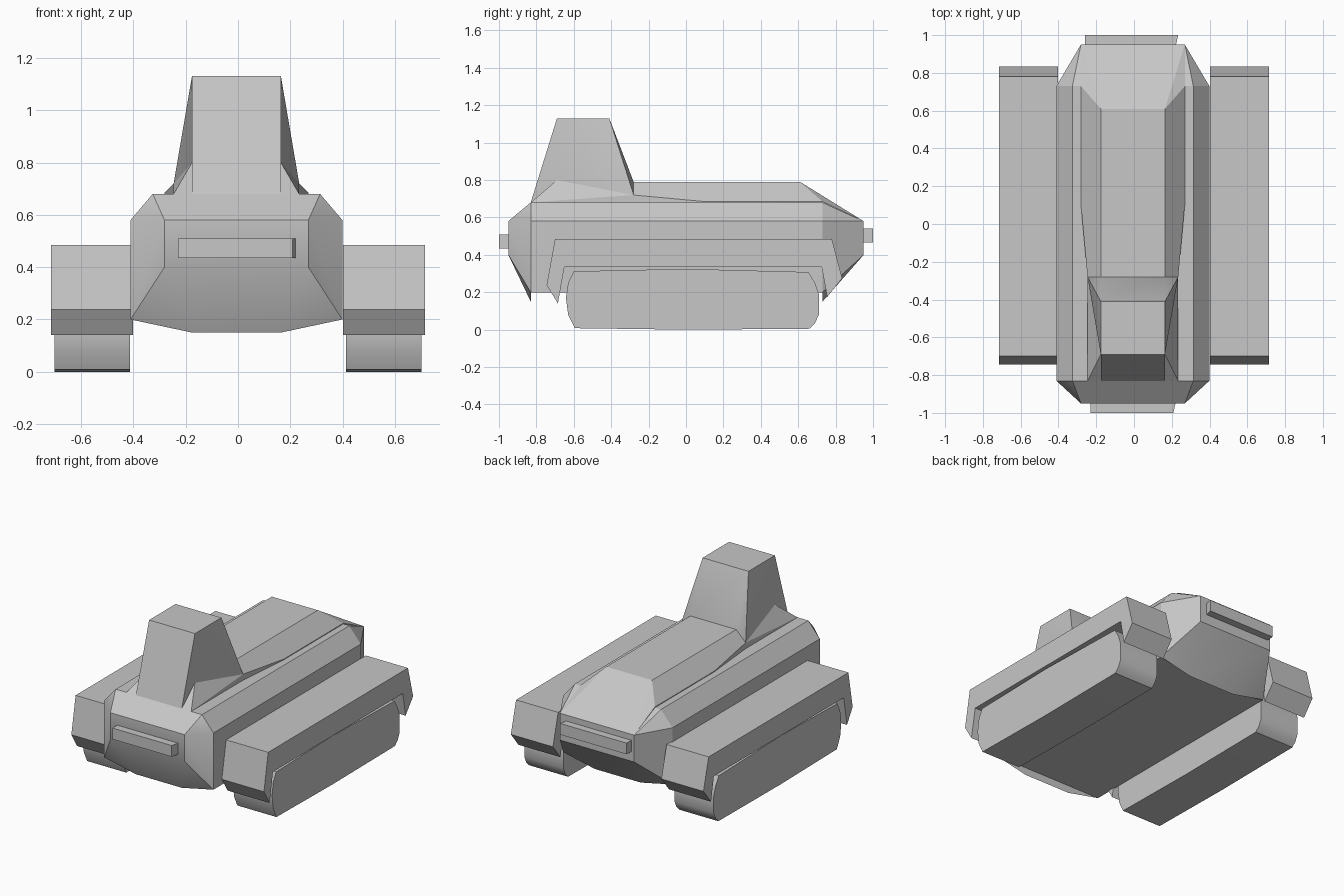
import bpy, bmesh, math

cube = bpy.data.objects.get("Cube")
if cube:
    bpy.data.objects.remove(cube)

# One flat colour for every part
grey = bpy.data.materials.new("plain grey")
grey.use_nodes = True
COLOUR = (0.57, 0.57, 0.57, 1)
grey.diffuse_color = COLOUR
grey.node_tree.nodes["Principled BSDF"].inputs["Base Color"].default_value = COLOUR

CX = -0.006  # slight sideways offset of the hull


def finish(name, bm, angle=30):
    bmesh.ops.recalc_face_normals(bm, faces=bm.faces[:])
    mesh = bpy.data.meshes.new(name)
    bm.to_mesh(mesh)
    bm.free()
    mesh.materials.append(grey)
    obj = bpy.data.objects.new(name, mesh)
    bpy.context.collection.objects.link(obj)
    bpy.ops.object.select_all(action='DESELECT')
    obj.select_set(True)
    bpy.context.view_layer.objects.active = obj
    bpy.ops.object.shade_smooth_by_angle(angle=math.radians(angle))


def mirrored_shell(name, half_points, angle=30):
    """Faceted solid wrapped round points mirrored across the hull centre."""
    bm = bmesh.new()
    for x, y, z in half_points:
        for side in (-1, 1):
            bm.verts.new((CX + side * x, y, z))
    out = bmesh.ops.convex_hull(bm, input=bm.verts[:])
    loose = {g for g in out["geom_interior"] + out["geom_unused"]
             if isinstance(g, bmesh.types.BMVert)}
    bmesh.ops.delete(bm, geom=list(loose), context='VERTS')
    bmesh.ops.dissolve_limit(bm, angle_limit=math.radians(1),
                             verts=bm.verts[:], edges=bm.edges[:])
    finish(name, bm, angle)


def extruded(name, outline, offset):
    """Flat outline swept along an offset."""
    bm = bmesh.new()
    face = bm.faces.new([bm.verts.new(p) for p in outline])
    out = bmesh.ops.extrude_face_region(bm, geom=[face])
    moved = [g for g in out["geom"] if isinstance(g, bmesh.types.BMVert)]
    bmesh.ops.translate(bm, verts=moved, vec=offset)
    finish(name, bm)


# Flat-bottomed hull with chamfered shoulders; nose and tail dip a little lower
FRONT, REAR = -0.83, 0.73
SECTION = ((0.405, 0.2), (0.405, 0.58), (0.32, 0.68))
mirrored_shell("hull", [(x, y, z) for y in (FRONT, REAR) for x, z in SECTION])
for name, tip, shoulder in (("nose", -0.95, FRONT), ("tail", 0.95, REAR)):
    mirrored_shell(name, [(x, shoulder, z) for x, z in SECTION] + [
        (0.17, shoulder, 0.15), (0.275, tip, 0.4), (0.275, tip, 0.58)])

# Raised engine deck sloping down to the tail
mirrored_shell("engine_deck", [
    (0.17, -0.28, 0.79), (0.17, 0.61, 0.79),
    (0.24, -0.28, 0.72), (0.24, -0.28, 0.6),
    (0.275, 0.1, 0.685), (0.275, 0.73, 0.685),
    (0.275, 0.95, 0.58), (0.275, 0.1, 0.58)], 12)

# Tall cab: flat front, flared sides with a small notch at each front corner
corners = {
    "top_front": (0.17, -0.69, 1.13), "top_back": (0.17, -0.41, 1.13),
    "foot": (0.17, FRONT, 0.68), "toe": (0.24, FRONT, 0.68),
    "notch": (0.17, -0.69, 0.8), "ridge": (0.17, -0.28, 0.79),
    "flare": (0.24, -0.28, 0.72), "heel": (0.24, -0.28, 0.67)}
side_faces = (
    "top_front top_back flare", "top_front flare notch", "notch flare toe",
    "top_front notch foot", "foot notch toe", "top_back ridge flare",
    "flare heel toe")
bands = ("top_front", "top_back", "ridge"), ("foot", "top_front")
bm = bmesh.new()
cab = {(key, side): bm.verts.new((CX + side * x, y, z))
       for key, (x, y, z) in corners.items() for side in (-1, 1)}
for side in (-1, 1):
    for keys in side_faces:
        bm.faces.new([cab[key, side] for key in keys.split()])
for band in bands:
    for a, b in zip(band, band[1:]):
        bm.faces.new((cab[a, -1], cab[b, -1], cab[b, 1], cab[a, 1]))
for loop in (("ridge", "flare", "heel"), ("foot", "toe", "heel")):
    bm.faces.new([cab[k, -1] for k in loop] + [cab[k, 1] for k in reversed(loop)])
finish("cab", bm)

# Thin bars across the nose and tail, with one slanted end
for name, y_in, y_out, z, left_in, left_out, right in (
        ("nose_bar", -0.94, -1.0, 0.435, 0.222, 0.208, -0.23),
        ("tail_bar", 0.94, 1.0, 0.465, 0.22, 0.234, -0.26)):
    extruded(name, [(right, y_in, z), (left_in, y_in, z),
                    (left_out, y_out, z), (right, y_out, z)], (0, 0, 0.075))

# Track guards and rounded track blocks on both sides
guard = [(-0.7, 0.485), (0.78, 0.485), (0.835, 0.275), (0.755, 0.175),
         (0.725, 0.335), (-0.65, 0.335), (-0.685, 0.14), (-0.745, 0.238)]
track = [(-0.595, 0.008), (-0.63, 0.08), (-0.642, 0.17), (-0.63, 0.25),
         (-0.6, 0.312), (0, 0.325), (0.655, 0.308), (0.69, 0.25),
         (0.71, 0.19), (0.71, 0.08), (0.69, 0.035), (0.66, 0.005), (0, 0)]
for word, side in (("left", 1), ("right", -1)):
    for part, profile, inner, outer in (("track_guard", guard, 0.402, 0.714),
                                        ("track", track, 0.412, 0.702)):
        extruded(word + "_" + part, [(side * inner, y, z) for y, z in profile],
                 (side * (outer - inner), 0, 0))
